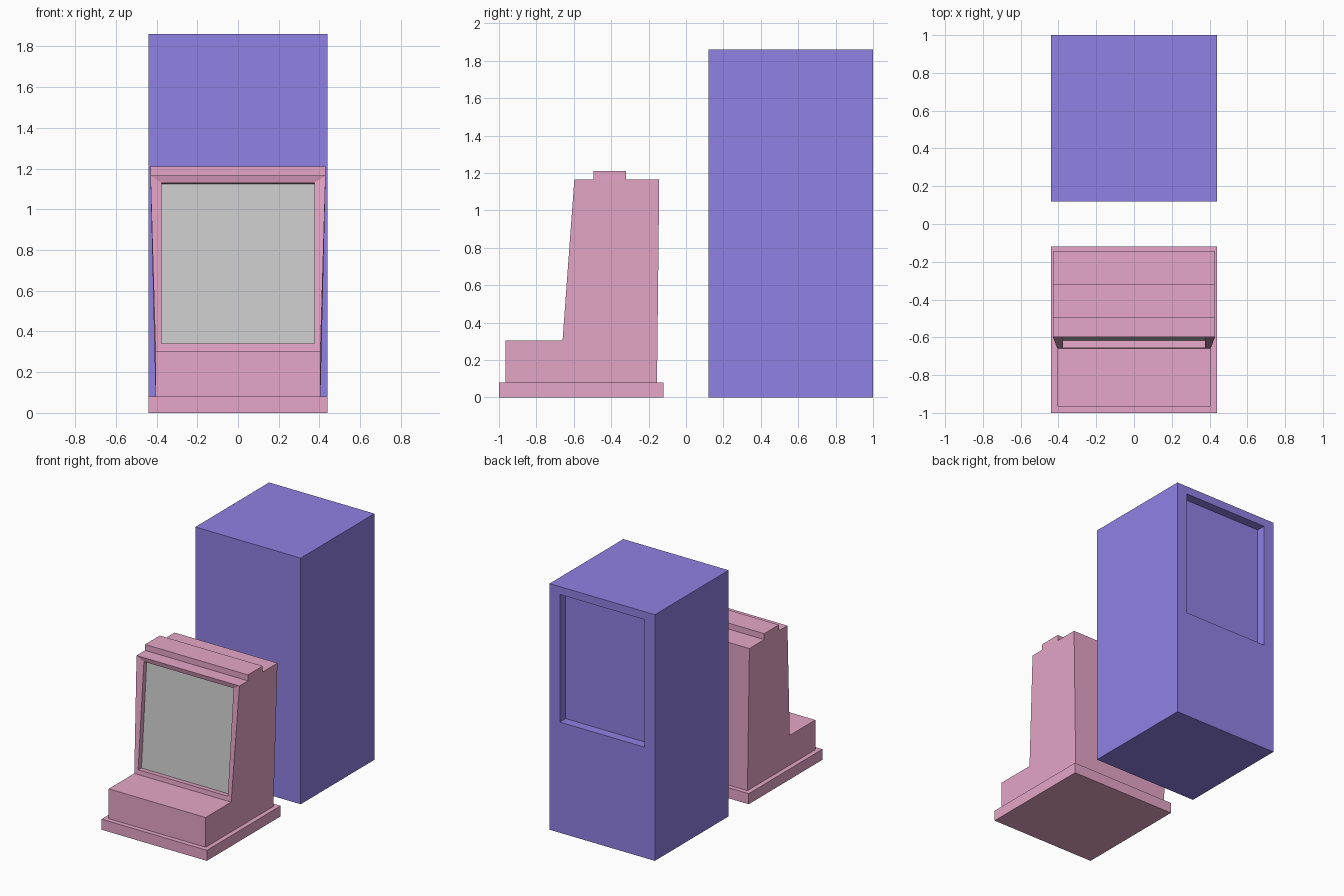
import bpy, bmesh

if "Cube" in bpy.data.objects:
    bpy.data.objects.remove(bpy.data.objects["Cube"])


def material(name, rgb):
    m = bpy.data.materials.new(name)
    m.diffuse_color = (*rgb, 1)
    m.use_nodes = True
    m.node_tree.nodes["Principled BSDF"].inputs["Base Color"].default_value = m.diffuse_color
    return m


pink = material("pink", (0.79, 0.38, 0.57))
blue = material("blue", (0.28, 0.22, 0.78))


def finish(bm, name, mat=None):
    bmesh.ops.remove_doubles(bm, verts=bm.verts, dist=1e-5)
    bmesh.ops.recalc_face_normals(bm, faces=bm.faces)
    me = bpy.data.meshes.new(name)
    bm.to_mesh(me)
    bm.free()
    ob = bpy.data.objects.new(name, me)
    bpy.context.collection.objects.link(ob)
    if mat:
        me.materials.append(mat)


def face(bm, pts):
    bm.faces.new([bm.verts.new(p) for p in pts])


def profile_solid(bm, profile, skip):
    """Mirrored side profile of (y, z, half width); side 'skip' is left open."""
    for s in (-1, 1):
        face(bm, [(s * w, y, z) for y, z, w in profile])
    for i, (y, z, w) in enumerate(profile):
        if i != skip:
            y2, z2, w2 = profile[(i + 1) % len(profile)]
            face(bm, [(-w, y, z), (w, y, z), (w2, y2, z2), (-w2, y2, z2)])


def recess(bm, rings, cap=True):
    """Nested rings, each a bottom and top (y, z, half width)."""
    loops = [[(-b[2], b[0], b[1]), (b[2], b[0], b[1]),
              (t[2], t[0], t[1]), (-t[2], t[0], t[1])] for b, t in rings]
    for a, b in zip(loops, loops[1:]):
        for i in range(4):
            j = (i + 1) % 4
            face(bm, [a[i], a[j], b[j], b[i]])
    if cap:
        face(bm, loops[-1])


def box(name, x, y0, y1, z0, z1, mat):
    bm = bmesh.new()
    profile_solid(bm, [(y0, z0, x), (y1, z0, x), (y1, z1, x), (y0, z1, x)], None)
    finish(bm, name, mat)


# Tall cabinet with a recessed panel on its back
bm = bmesh.new()
profile_solid(bm, [(0.12, 0, 0.44), (1, 0, 0.44), (1, 1.86, 0.44), (0.12, 1.86, 0.44)], 1)
recess(bm, [((1, 0, 0.44), (1, 1.86, 0.44)),
            ((1, 0.836, 0.355), (1, 1.80, 0.355)),
            ((0.93, 0.836, 0.355), (0.93, 1.80, 0.355))])
finish(bm, "cabinet", blue)

# Console base and top ridge
box("console_base", 0.44, -1.0, -0.12, 0, 0.08, pink)
box("top_ridge", 0.43, -0.495, -0.32, 1.16, 1.21, pink)

# Console body, flaring slightly upward, with a framed screen opening
low, high = (-0.66, 0.305, 0.405), (-0.597, 1.165, 0.43)
profile = [(-0.965, 0.08, 0.405), (-0.965, 0.305, 0.405), low, high,
           (-0.143, 1.165, 0.43), (-0.155, 0.08, 0.405)]
back_low, back_high = (-0.617, 0.337, 0.375), (-0.553, 1.125, 0.375)
bm = bmesh.new()
profile_solid(bm, profile, 2)
recess(bm, [(low, high),
            ((-0.657, 0.34, 0.375), (-0.588, 1.13, 0.375)),
            (back_low, back_high)], cap=False)
finish(bm, "console_body", pink)

# Screen at the back of the opening
bm = bmesh.new()
recess(bm, [(back_low, back_high)])
for f in bm.faces:
    f.normal_update()
finish(bm, "screen")
